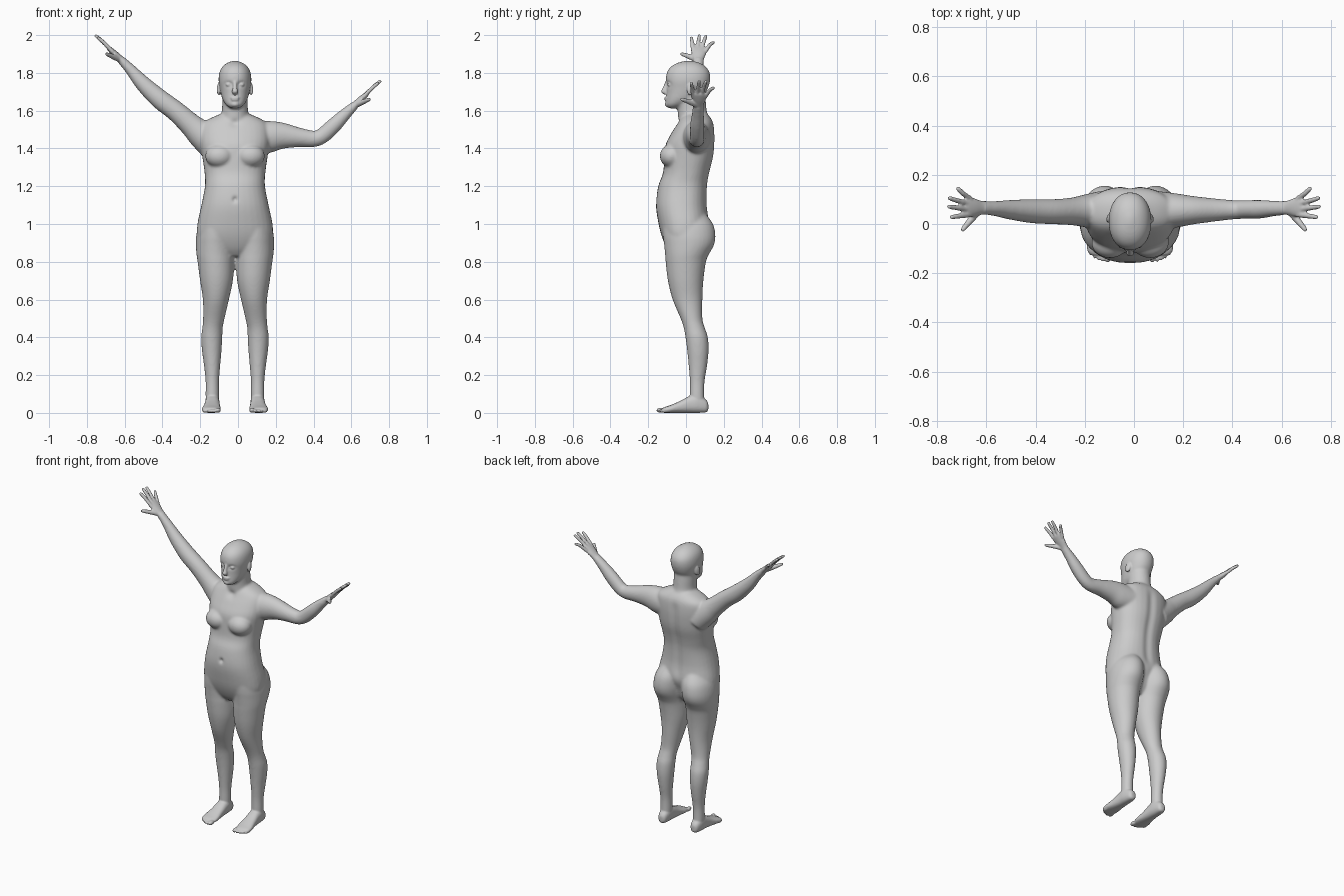
import bpy, bmesh, math
from mathutils import Vector

MID = -0.016          # body midline
Y = Vector((0, 1, 0))


def spow(a, p):
    return math.copysign(abs(a) ** (2 / p), a)


def loft(name, rings, p=2.0, n=32, steps=4):
    """Closed skin through rings of (centre, U, V), splined between the rings."""
    flat = [[*c, *u, *v] for c, u, v in rings]
    fine = []
    for i in range(len(flat) - 1):
        a, b, c, d = (flat[max(0, min(len(flat) - 1, i + k))] for k in (-1, 0, 1, 2))
        for s in range(steps):
            t = s / steps
            fine.append([q + .5 * t * (r - o + t * (2 * o - 5 * q + 4 * r - w + t * (3 * (q - r) + w - o)))
                         for o, q, r, w in zip(a, b, c, d)])
    fine.append(flat[-1])
    bm = bmesh.new()
    loops = []
    for f in fine:
        c, u, v = Vector(f[:3]), Vector(f[3:6]), Vector(f[6:])
        loops.append([bm.verts.new(c + u * spow(math.cos(k * math.tau / n), p) + v * spow(math.sin(k * math.tau / n), p))
                      for k in range(n)])
    for a, b in zip(loops, loops[1:]):
        for k in range(n):
            bm.faces.new((a[k], a[(k + 1) % n], b[(k + 1) % n], b[k]))
    bm.faces.new(loops[0])
    bm.faces.new(loops[-1])
    bmesh.ops.recalc_face_normals(bm, faces=bm.faces)
    me = bpy.data.meshes.new(name)
    bm.to_mesh(me)
    bm.free()
    ob = bpy.data.objects.new(name, me)
    bpy.context.collection.objects.link(ob)
    return ob


def stack(name, rows, p=2.0):
    """Upright form from (z, centre x, half width, front y, back y)."""
    return loft(name, [((x, (f + b) / 2, z), (h, 0, 0), (0, (b - f) / 2, 0)) for z, x, h, f, b in rows], p)


def tube(name, rows, n=24):
    """Limb from (x, y, z, thickness radius, y radius)."""
    pts = [Vector(r[:3]) for r in rows]
    rings = []
    for i, r in enumerate(rows):
        t = (pts[min(i + 1, len(pts) - 1)] - pts[max(i - 1, 0)]).normalized()
        v = (Y - t * t.dot(Y)).normalized()
        rings.append((pts[i], t.cross(v) * r[3], v * r[4]))
    return loft(name, rings, 2, n)


def ball(name, loc, size, rot=(0, 0, 0)):
    bpy.ops.mesh.primitive_uv_sphere_add(segments=24, ring_count=16, location=loc, rotation=rot)
    ob = bpy.context.object
    ob.name, ob.scale = name, size
    return ob


def fuse(name, parts, voxel, smooth):
    """Melt overlapping parts into one continuous skin."""
    bpy.ops.object.select_all(action='DESELECT')
    for ob in parts:
        ob.select_set(True)
    bpy.context.view_layer.objects.active = parts[0]
    bpy.ops.object.join()
    ob = bpy.context.object
    ob.name = name
    m = ob.modifiers.new("skin", 'REMESH')
    m.mode, m.voxel_size = 'VOXEL', voxel
    s = ob.modifiers.new("soften", 'SMOOTH')
    s.factor, s.iterations = .5, smooth
    for mod in ("skin", "soften"):
        bpy.ops.object.modifier_apply(modifier=mod)
    return ob


def sculpt(ob, dents):
    """Push skin near a centre: (centre, radii, push along y)."""
    for v in ob.data.vertices:
        for c, r, d in dents:
            q = sum(((v.co[k] - c[k]) / r[k]) ** 2 for k in range(3))
            if q < 6:
                v.co.y += d * math.exp(-q)


# torso, neck and head
core = [stack("torso", [(z, MID, h, f, b) for z, h, f, b in [
    (.83, .05, -.07, .05), (.87, .16, -.10, .08), (.93, .198, -.127, .10), (1.0, .199, -.145, .122),
    (1.1, .178, -.159, .112), (1.2, .159, -.147, .114), (1.27, .161, -.122, .125), (1.35, .172, -.115, .145),
    (1.42, .182, -.108, .152), (1.48, .184, -.078, .152), (1.53, .172, -.048, .146), (1.56, .13, -.03, .132),
    (1.585, .07, -.01, .11)]], 2.3)]
core.append(stack("neck", [(z, MID, h, f, b) for z, h, f, b in [
    (1.50, .10, -.04, .13), (1.56, .078, -.042, .121), (1.60, .069, -.044, .110), (1.65, .068, -.045, .105),
    (1.70, .066, -.04, .10)]]))
core.append(stack("head", [(z, MID, h, f, b) for z, h, f, b in [
    (1.612, .022, -.092, -.04), (1.63, .047, -.107, -.005), (1.66, .066, -.106, .06), (1.69, .075, -.104, .098),
    (1.72, .081, -.104, .117), (1.76, .087, -.107, .128), (1.80, .083, -.102, .126), (1.83, .069, -.083, .107),
    (1.852, .043, -.048, .075), (1.865, .008, 0, .03)]], 2.15))

# legs and chest, mirrored
for s in (1, -1):
    core.append(stack("leg", [(z, MID + s * x, h, f, b) for z, x, h, f, b in [
        (1.06, .085, .06, -.07, .10), (1.0, .096, .094, -.12, .143), (.94, .103, .102, -.122, .156),
        (.89, .106, .101, -.116, .149), (.84, .105, .099, -.111, .122), (.8, .102, .096, -.108, .106),
        (.7, .098, .087, -.096, .092), (.6, .101, .069, -.071, .087), (.5, .112, .057, -.029, .087),
        (.45, .119, .054, -.012, .100), (.4, .123, .056, -.003, .116), (.33, .123, .052, .006, .120),
        (.25, .121, .043, .014, .112), (.17, .120, .036, .02, .099), (.1, .120, .036, .02, .097),
        (.04, .120, .035, .02, .10)]]))
    core.append(ball("breast", (MID + s * .082, -.075, 1.36), (.076, .064, .062)))

# raised right arm and bent left arm
core.append(tube("right_arm", [
    (-.13, .055, 1.42, .085, .08), (-.20, .053, 1.48, .074, .066), (-.254, .051, 1.529, .061, .056),
    (-.333, .05, 1.60, .054, .051), (-.413, .052, 1.66, .052, .049), (-.503, .058, 1.743, .042, .04),
    (-.571, .063, 1.82, .029, .03), (-.622, .065, 1.872, .022, .028)]))
core.append(tube("left_arm", [
    (.09, .055, 1.455, .085, .08), (.17, .055, 1.462, .084, .07), (.24, .056, 1.467, .069, .058),
    (.328, .057, 1.458, .051, .047), (.407, .058, 1.451, .043, .039), (.45, .059, 1.47, .042, .038),
    (.513, .06, 1.527, .04, .038), (.566, .063, 1.58, .032, .032), (.622, .065, 1.632, .022, .028)]))
body = fuse("body", core, .007, 8)

# eye sockets, navel, spine groove, collar hollow
dents = [((MID + s * .034, -.10, 1.74), (.02, .04, .013), .013) for s in (1, -1)]
dents += [((MID, -.155, 1.13), (.012, .03, .014), .014), ((MID, -.04, 1.53), (.025, .04, .02), .01)]
dents += [((MID, .13, 1.06 + i * .06), (.025, .06, .045), -.007) for i in range(8)]
sculpt(body, dents)
parts = [body]

# face
parts += [tube("nose", [(MID, -.101, 1.752, .010, .008), (MID, -.112, 1.72, .011, .011),
                        (MID, -.117, 1.702, .016, .015), (MID, -.108, 1.69, .013, .010)]),
          ball("upper_lip", (MID, -.105, 1.668), (.024, .010, .006)),
          ball("lower_lip", (MID, -.104, 1.657), (.021, .010, .006)),
          ball("chin", (MID, -.094, 1.634), (.023, .018, .016))]
for s in (1, -1):
    parts.append(ball("eye", (MID + s * .034, -.085, 1.738), (.016, .014, .011)))
    parts.append(ball("ear", (MID + s * .085, .025, 1.715), (.010, .02, .034), (-.2, 0, s * .3)))

# feet and toes
for s in (1, -1):
    rows = [(.118, .119, .012, .05, .015), (.105, .119, .027, .07, .003), (.06, .12, .037, .10, 0),
            (.02, .12, .039, .09, 0), (-.03, .122, .043, .064, 0), (-.08, .125, .050, .042, 0),
            (-.11, .126, .047, .032, 0), (-.125, .122, .038, .025, .005)]
    parts.append(loft("foot", [((MID + s * x, y, (t + b) / 2), (h, 0, 0), (0, 0, (t - b) / 2))
                               for y, x, h, t, b in rows], 2.4))
    for i in range(5):
        r = .014 if i == 0 else .0105 - i * .0004
        parts.append(ball("toe", (MID + s * (.09 + (.004 if i else 0) + i * .0165), -.131 + .0022 * i * i * .8, r),
                          (r, .026, r)))

# hands: palm, four fingers and a thumb
for s, wz in ((1, 1.62), (-1, 1.86)):
    def at(a, y, d=0):
        return (s * (.61 + .72 * a + .69 * d), y, wz + .69 * a - .72 * d)
    parts.append(tube("palm", [(*at(-.02, .065), .023, .028), (*at(.02, .066), .019, .029),
                               (*at(.06, .068), .017, .038), (*at(.095, .069), .013, .040),
                               (*at(.108, .069), .009, .034)]))
    for by, ta, ty in ((.101, .153, .148), (.080, .199, .107), (.058, .204, .072), (.038, .189, .027)):
        parts.append(tube("finger", [(*at(.075, by), .011, .011),
                                     (*at((ta + .09) / 2, (by + ty) / 2, -.003), .0105, .0105),
                                     (*at(ta - .008, ty - (ty - by) * .1), .009, .009),
                                     (*at(ta, ty), .005, .005)], 12))
    parts.append(tube("thumb", [(*at(.015, .058, .004), .014, .014), (*at(.052, .022, .016), .014, .014),
                                (*at(.086, -.018, .029), .010, .010), (*at(.094, -.029, .032), .006, .006)], 12))

figure = fuse("human_figure", parts, .005, 3)
bpy.ops.object.shade_smooth()
